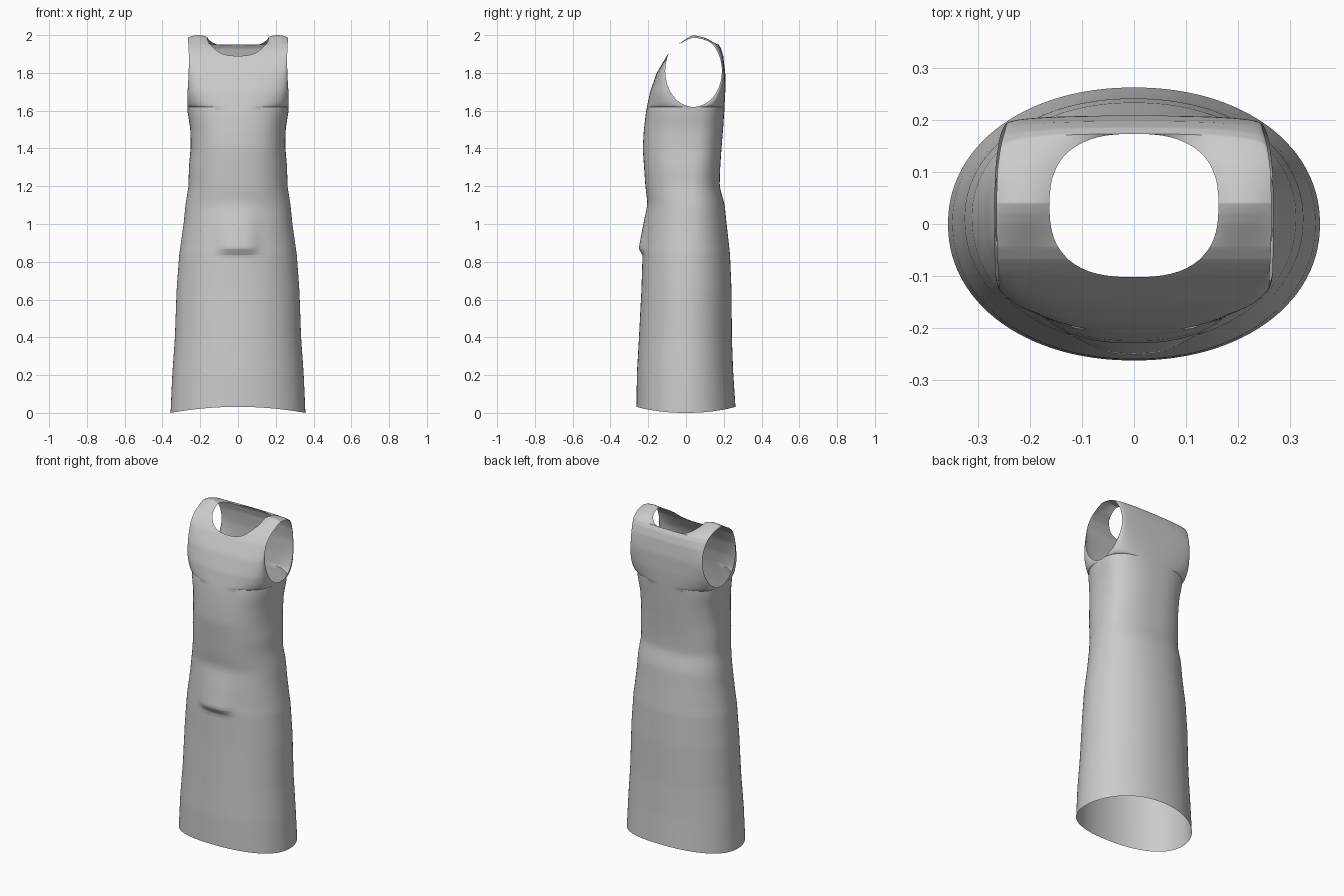
import bpy, bmesh, math

if "Cube" in bpy.data.objects:
    bpy.data.objects.remove(bpy.data.objects["Cube"])

# Silhouette: height, half width, front depth, back depth
PROFILE = [
    (0.00, .357, -.262, .262), (0.20, .348, -.260, .250), (0.40, .334, -.249, .243),
    (0.65, .325, -.236, .241), (0.84, .311, -.230, .233), (1.00, .288, -.215, .215),
    (1.10, .278, -.203, .205), (1.20, .262, -.215, .178), (1.30, .260, -.222, .181),
    (1.40, .251, -.229, .188), (1.50, .252, -.223, .196), (1.60, .268, -.211, .203),
    (1.70, .267, -.190, .208), (1.80, .261, -.155, .208), (1.89, .260, -.102, .197),
    (1.93, .262, -.068, .185), (1.95, .263, -.043, .173), (1.98, .264, .000, .118),
    (1.993, .264, .022, .074), (2.00, .264, .040, .040)]
ARM_Y, ARM_Z, ARM_RY, ARM_RZ = .04, 1.81, .15, .19
NECK_FRONT, NECK_BACK = 1.89, 1.95
COLS = 28


def profile(z):
    for a, b in zip(PROFILE, PROFILE[1:]):
        if z <= b[0]:
            t = (z - a[0]) / (b[0] - a[0])
            return [p + (q - p) * t for p, q in zip(a[1:], b[1:])]
    return PROFILE[-1][1:]


def neck_x(z, y, front):
    """Inner edge of the shoulder strap at this height."""
    if z <= (NECK_FRONT if front else NECK_BACK) + 1e-6:
        return 0.0
    k = min(1, abs(y - .036) / (.138 if front else .137))
    k = min(k, abs(y - .036) / .138) if front else k
    return .162 * max(0, 1 - k ** 2.6) ** (1 / 2.6)


def belly(x, z):
    """Soft raised fold at the front below the waist."""
    if z < .835 or z > 1.12:
        return 0.0
    ramp = (z - .835) / .035 if z < .87 else (1.12 - z) / .25
    return .023 * ramp * math.exp(-(x / .10) ** 4)


def point(z, j, front):
    rx, yf, yb = profile(z)
    yc = yf if front else yb
    edge = ARM_Y
    if z > ARM_Z - ARM_RZ:
        d = ARM_RY * math.sqrt(max(0, 1 - ((z - ARM_Z) / ARM_RZ) ** 2))
        edge = max(ARM_Y - d, yc) if front else min(ARM_Y + d, yc)
        if not front:
            rx -= .015 * math.sin(math.pi * (z - 1.62) / .38)
    elif z < 1.2:
        edge = ARM_Y * z / 1.2 * .5
    else:
        edge = .02 + .02 * (z - 1.2) / .42
    inner = neck_x(z, yc, front)
    x = inner + (rx - inner) * math.sin(j / COLS * math.pi / 2)
    q = min(1, x / rx)
    p = 2.1 + .5 * min(1, max(0, (z - .9) / .7))
    y = edge + (yc - edge) * max(0, 1 - q ** p) ** (1 / p)
    if front:
        y -= belly(x, z)
    # hem rises at centre, shoulders round off to both sides
    h = z + .032 * (1 - q * q) * max(0, 1 - z / .3)
    h -= .014 * ((x - .21) / .055) ** 2 * max(0, (z - 1.95) / .05)
    return x, y, h


# Row heights, denser around armholes and neckline
rows = {round(i * 1.62 / 60, 5) for i in range(61)}
rows |= {round(ARM_Z - ARM_RZ * math.cos(math.pi * i / 36), 5) for i in range(37)}
for base in (NECK_FRONT, NECK_BACK):
    rows |= {round(base + (2 - base) * (i / 12) ** 2.5, 5) for i in range(13)}
rows |= {.835, .87}
rows = sorted(rows)

# Dress shell: front and back panels, mirrored and welded
bm = bmesh.new()
for front in (True, False):
    for side in (1, -1):
        grid = []
        for z in rows:
            pts = [point(z, j, front) for j in range(COLS + 1)]
            grid.append([bm.verts.new((side * x, y, h)) for x, y, h in pts])
        for a, b in zip(grid, grid[1:]):
            for j in range(COLS):
                bm.faces.new((a[j], a[j + 1], b[j + 1], b[j]))
bmesh.ops.remove_doubles(bm, verts=bm.verts, dist=2e-5)
bmesh.ops.dissolve_degenerate(bm, edges=bm.edges, dist=1e-5)
bmesh.ops.recalc_face_normals(bm, faces=bm.faces)
mesh = bpy.data.meshes.new("dress")
bm.to_mesh(mesh)
bm.free()
dress = bpy.data.objects.new("dress", mesh)
bpy.context.collection.objects.link(dress)
bpy.context.view_layer.objects.active = dress
dress.select_set(True)
bpy.ops.object.shade_smooth_by_angle(angle=math.radians(40))
